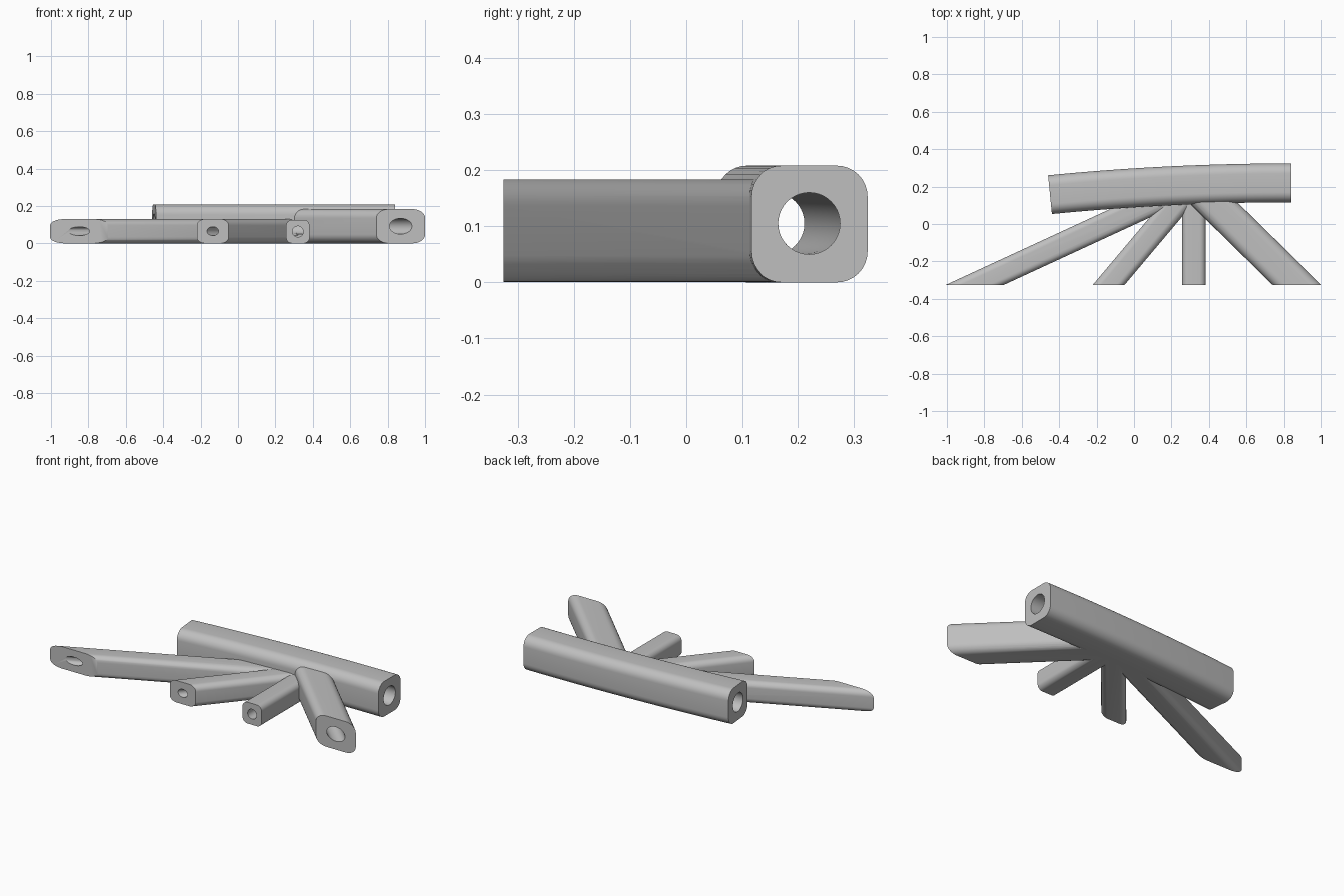
import bpy, bmesh, math
from mathutils import Vector

if "Cube" in bpy.data.objects:
    bpy.data.objects.remove(bpy.data.objects["Cube"], do_unlink=True)

grey = bpy.data.materials.new("plain grey")
grey.use_nodes = True
GREY = (0.52, 0.52, 0.52, 1)
grey.diffuse_color = GREY
grey.node_tree.nodes["Principled BSDF"].inputs["Base Color"].default_value = GREY

FRONT = -0.325                   # plane all the branches are cut on
HUB = Vector((0.32, 0.215, 0))   # where the branch axes meet
ARC_R, ARC_X, ARC_Y = 13.2, 0.84, 0.22


def rounded_square(size, radius, steps=8):
    """Profile points (across, up) of a square with rounded corners."""
    pts, inner = [], size / 2 - radius
    for q in range(4):
        mid = math.pi / 4 + q * math.pi / 2
        cx, cy = (math.copysign(inner, f(mid)) for f in (math.cos, math.sin))
        for i in range(steps + 1):
            a = (q + i / steps) * math.pi / 2
            pts.append((cx + radius * math.cos(a), cy + radius * math.sin(a)))
    return pts


def circle(radius, n=40):
    return [(radius * math.cos(i * math.tau / n), radius * math.sin(i * math.tau / n))
            for i in range(n)]


def loft(name, rings):
    """Closed solid through a list of rings of points."""
    bm = bmesh.new()
    loops = [[bm.verts.new(p) for p in ring] for ring in rings]
    n = len(loops[0])
    for a, b in zip(loops, loops[1:]):
        for i in range(n):
            j = (i + 1) % n
            bm.faces.new((a[i], a[j], b[j], b[i]))
    bm.faces.new(loops[0])
    bm.faces.new(loops[-1])
    bmesh.ops.recalc_face_normals(bm, faces=bm.faces)
    mesh = bpy.data.meshes.new(name)
    bm.to_mesh(mesh)
    bm.free()
    mesh.materials.append(grey)
    obj = bpy.data.objects.new(name, mesh)
    bpy.context.collection.objects.link(obj)
    return obj


def arc_tube(name, profile, z, extra=0.0, steps=20):
    """Sweep a profile along the gently curved main axis."""
    sweep, rings = 0.0978, []
    for i in range(steps + 1):
        a = -extra + (sweep + 2 * extra) * i / steps
        rings.append([(ARC_X - (ARC_R + w) * math.sin(a),
                       ARC_Y - ARC_R + (ARC_R + w) * math.cos(a), z + h)
                      for w, h in profile])
    return loft(name, rings)


def branch_tube(name, profile, x, z, extra=0.0):
    """Straight tube from the front plane to the hub, mitred at the front."""
    start = Vector((x, FRONT, 0))
    d = (HUB - start).normalized()
    side = Vector((d.y, -d.x, 0))
    start -= d * extra
    first = [(start.x + w / d.y, start.y, z + h) for w, h in profile]
    last = [HUB + side * w + Vector((0, 0, z + h)) for w, h in profile]
    return loft(name, [first, last])


def combine(target, tool, operation):
    mod = target.modifiers.new("combine", "BOOLEAN")
    mod.operation, mod.solver, mod.object = operation, "EXACT", tool
    bpy.context.view_layer.objects.active = target
    bpy.ops.object.modifier_apply(modifier=mod.name)
    bpy.data.objects.remove(tool, do_unlink=True)


# Main curved tube and its bore
body = arc_tube("branching_tube", rounded_square(0.208, 0.055), 0.104)
bores = [arc_tube("main_bore", circle(0.055), 0.105, extra=0.004)]

# Branches: front centre x, size, bore radius
for x, size, bore in ((-0.85, 0.13, 0.0235), (-0.135, 0.13, 0.0235),
                      (0.32, 0.126, 0.029), (0.87, 0.183, 0.042)):
    z = size / 2 + 0.0006
    combine(body, branch_tube("branch", rounded_square(size, size * 0.26), x, z), "UNION")
    bores.append(branch_tube("branch_bore", circle(bore), x, z, extra=0.05))

# Hollow everything out
for bore in bores:
    combine(body, bore, "DIFFERENCE")

bpy.ops.object.select_all(action="DESELECT")
body.select_set(True)
bpy.context.view_layer.objects.active = body
bpy.ops.object.shade_smooth_by_angle(angle=math.radians(30))
